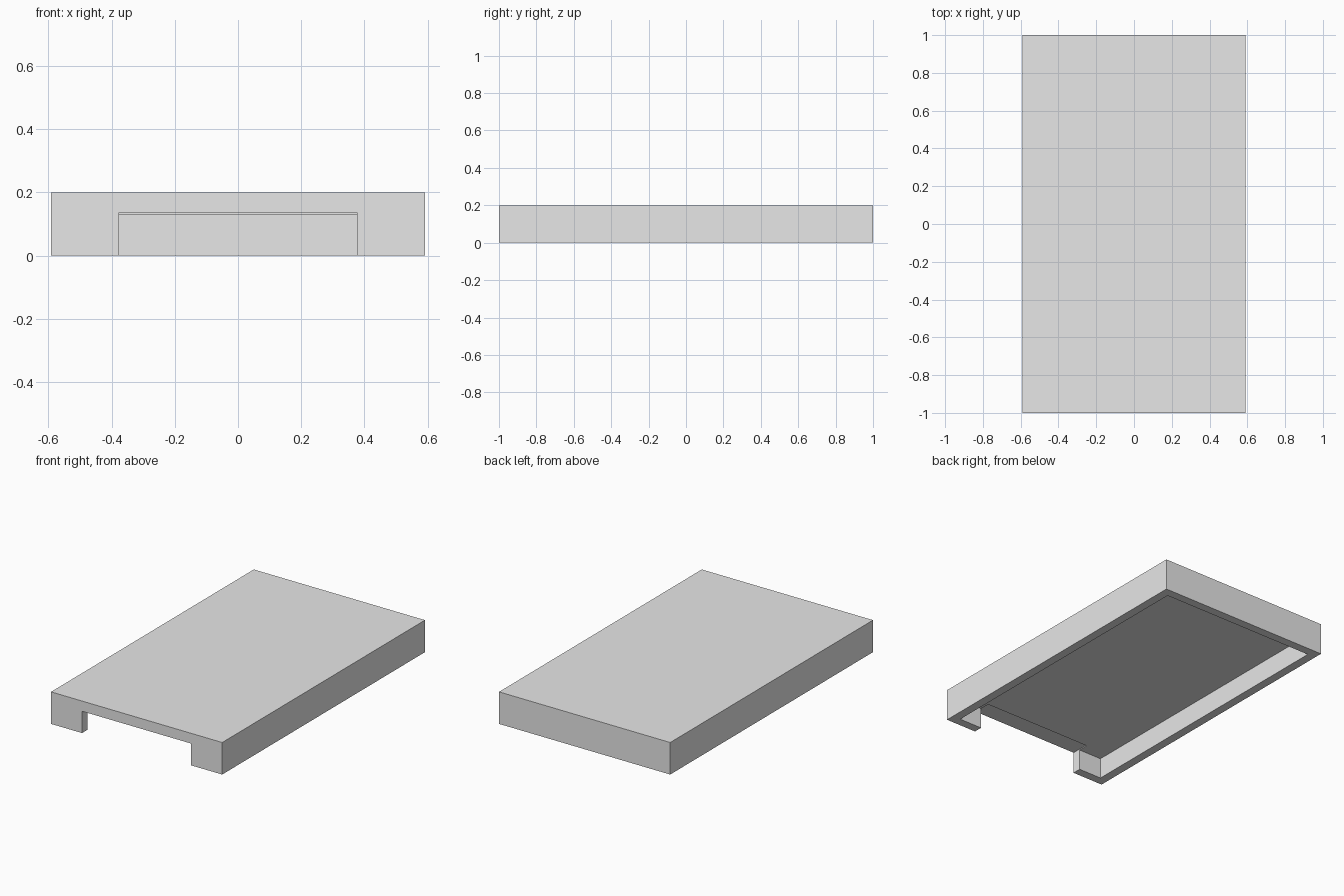
import bpy

if "Cube" in bpy.data.objects:
    bpy.data.objects.remove(bpy.data.objects["Cube"], do_unlink=True)

HALF_X, HALF_Y, HEIGHT = 0.591, 1.0, 0.2
WALL = 0.055          # side wall thickness
CEILING = 0.13        # underside of the top panel
OVERCUT = 0.1         # how far cutters poke out of the body


def box(name, low, high):
    """Axis-aligned box between two corners."""
    size = [b - a for a, b in zip(low, high)]
    centre = [(a + b) / 2 for a, b in zip(low, high)]
    bpy.ops.mesh.primitive_cube_add(size=1, location=centre)
    obj = bpy.context.object
    obj.name = obj.data.name = name
    obj.scale = size
    bpy.ops.object.transform_apply(location=True, rotation=False, scale=True)
    return obj


def carve(target, cutter):
    """Subtract the cutter from the target and discard it."""
    cutter.hide_render = True
    mod = target.modifiers.new(cutter.name, 'BOOLEAN')
    mod.operation = 'DIFFERENCE'
    mod.solver = 'EXACT'
    mod.object = cutter
    bpy.context.view_layer.objects.active = target
    bpy.ops.object.modifier_apply(modifier=mod.name)
    bpy.data.objects.remove(cutter, do_unlink=True)


# Plain grey finish
grey = bpy.data.materials.new("light_grey")
grey.use_nodes = True
colour = (0.8, 0.8, 0.8, 1)
grey.diffuse_color = colour
grey.node_tree.nodes["Principled BSDF"].inputs["Base Color"].default_value = colour

# Solid cover
cover = box("cover", (-HALF_X, -HALF_Y, 0), (HALF_X, HALF_Y, HEIGHT))

# Hollow underside, open at the bottom
inner_x, inner_y = HALF_X - WALL, HALF_Y - WALL
carve(cover, box("cavity_cutter", (-inner_x, -inner_y, -OVERCUT),
                 (inner_x, inner_y, CEILING)))

# Front opening, cut slightly into the ceiling behind the wall
carve(cover, box("opening_cutter", (-0.377, -HALF_Y - OVERCUT, -OVERCUT),
                 (0.377, -0.88, 0.136)))

cover.data.materials.clear()
cover.data.materials.append(grey)
